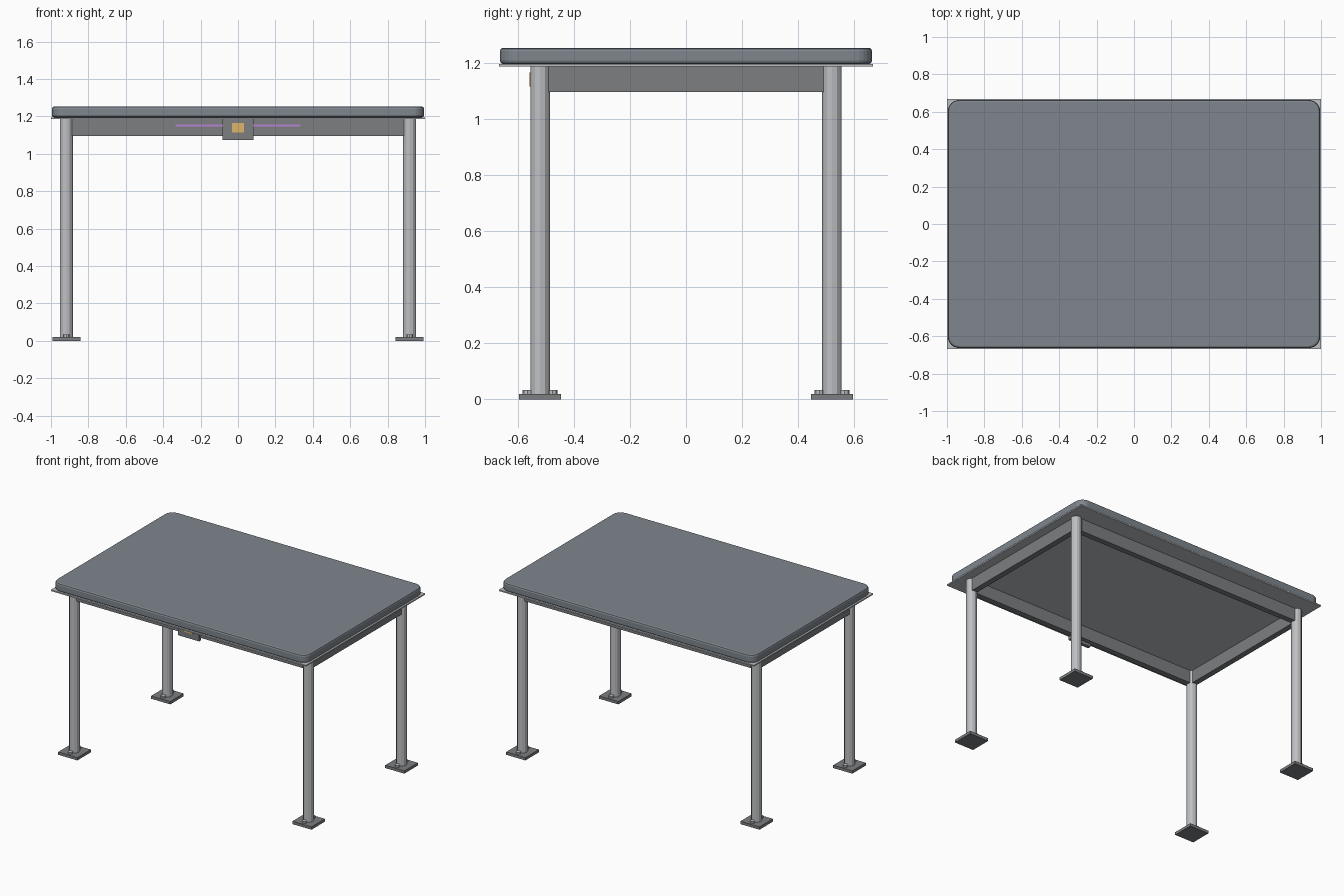
import bpy, bmesh, math

if "Cube" in bpy.data.objects:
    bpy.data.objects.remove(bpy.data.objects["Cube"])


def material(name, rgb):
    m = bpy.data.materials.new(name)
    m.diffuse_color = (*rgb, 1)
    m.use_nodes = True
    m.node_tree.nodes["Principled BSDF"].inputs["Base Color"].default_value = m.diffuse_color
    return m


SLATE = material("slate", (0.21, 0.24, 0.27))
DARK = material("dark_grey", (0.2, 0.21, 0.22))
STEEL = material("steel", (0.52, 0.53, 0.55))
AMBER = material("amber", (0.72, 0.46, 0.15))
VIOLET = material("violet", (0.5, 0.22, 0.68))


def finish(name, bm, mat):
    me = bpy.data.meshes.new(name)
    bm.to_mesh(me)
    bm.free()
    me.materials.append(mat)
    ob = bpy.data.objects.new(name, me)
    bpy.context.collection.objects.link(ob)
    return ob


def box(name, x, y, z, mat):
    """Box from (min, max) pairs."""
    bm = bmesh.new()
    bmesh.ops.create_cube(bm, size=1)
    for v in bm.verts:
        v.co = [r[0] + (c + 0.5) * (r[1] - r[0]) for c, r in zip(v.co, (x, y, z))]
    return finish(name, bm, mat)


def cylinder(name, x, y, z0, z1, r, sides, mat):
    bm = bmesh.new()
    bmesh.ops.create_cone(bm, cap_ends=True, segments=sides,
                          radius1=r, radius2=r, depth=z1 - z0)
    bmesh.ops.translate(bm, verts=bm.verts, vec=(x, y, (z0 + z1) / 2))
    return finish(name, bm, mat)


def rounded_slab(name, hx, hy, z0, z1, radius, edge, mat):
    """Round-cornered slab with softened top and bottom rims."""
    bm = bmesh.new()
    ring = []
    for i, (sx, sy) in enumerate(((1, 1), (-1, 1), (-1, -1), (1, -1))):
        for k in range(7):
            a = math.radians(90 * i + 15 * k)
            ring.append(bm.verts.new((sx * (hx - radius) + radius * math.cos(a),
                                      sy * (hy - radius) + radius * math.sin(a), z0)))
    base = bm.faces.new(ring)
    ext = bmesh.ops.extrude_face_region(bm, geom=[base])
    bmesh.ops.translate(bm, vec=(0, 0, z1 - z0),
                        verts=[g for g in ext["geom"] if isinstance(g, bmesh.types.BMVert)])
    bmesh.ops.recalc_face_normals(bm, faces=bm.faces)
    rims = [e for e in bm.edges if abs(e.verts[0].co.z - e.verts[1].co.z) < 1e-5]
    bmesh.ops.bevel(bm, geom=rims, offset=edge, segments=2, profile=0.5, affect='EDGES')
    return finish(name, bm, mat)


LX, LY = 0.918, 0.52      # leg centres
UNDER = 1.186             # underside of the backing plate

# Tabletop and thin backing plate
rounded_slab("tabletop", 0.995, 0.663, 1.195, 1.253, 0.06, 0.012, SLATE)
box("backing_plate", (-1, 1), (-0.667, 0.667), (UNDER, 1.195), STEEL)

# Legs with foot plates and bolts
for sx, side in ((-1, "left"), (1, "right")):
    for sy, end in ((-1, "front"), (1, "back")):
        x, y, tag = sx * LX, sy * LY, f"{end}_{side}"
        cylinder(f"{tag}_leg", x, y, 0.02, UNDER, 0.035, 12, STEEL)
        box(f"{tag}_foot_plate", (x - 0.075, x + 0.075), (y - 0.075, y + 0.075),
            (0, 0.02), DARK)
        for d in (-1, 1):
            cylinder(f"{tag}_bolt", x, y + d * 0.045, 0.02, 0.033, 0.017, 8, STEEL)

# Apron rails between the legs
T = 0.02
for s, a, b in ((-1, "front", "left"), (1, "back", "right")):
    box(f"{a}_apron", (-0.888, 0.888), (s * LY - T, s * LY + T), (1.096, UNDER), DARK)
    box(f"{b}_apron", (s * LX - T, s * LX + T), (-0.49, 0.49), (1.096, UNDER), DARK)

# Control box, indicator panel and light strip on the front
box("control_box", (-0.082, 0.082), (-0.553, -0.53), (1.075, UNDER), DARK)
box("control_panel", (-0.033, 0.033), (-0.558, -0.55), (1.115, 1.165), AMBER)
box("light_strip", (-0.335, 0.335), (-0.546, -0.535), (1.146, 1.157), VIOLET)
